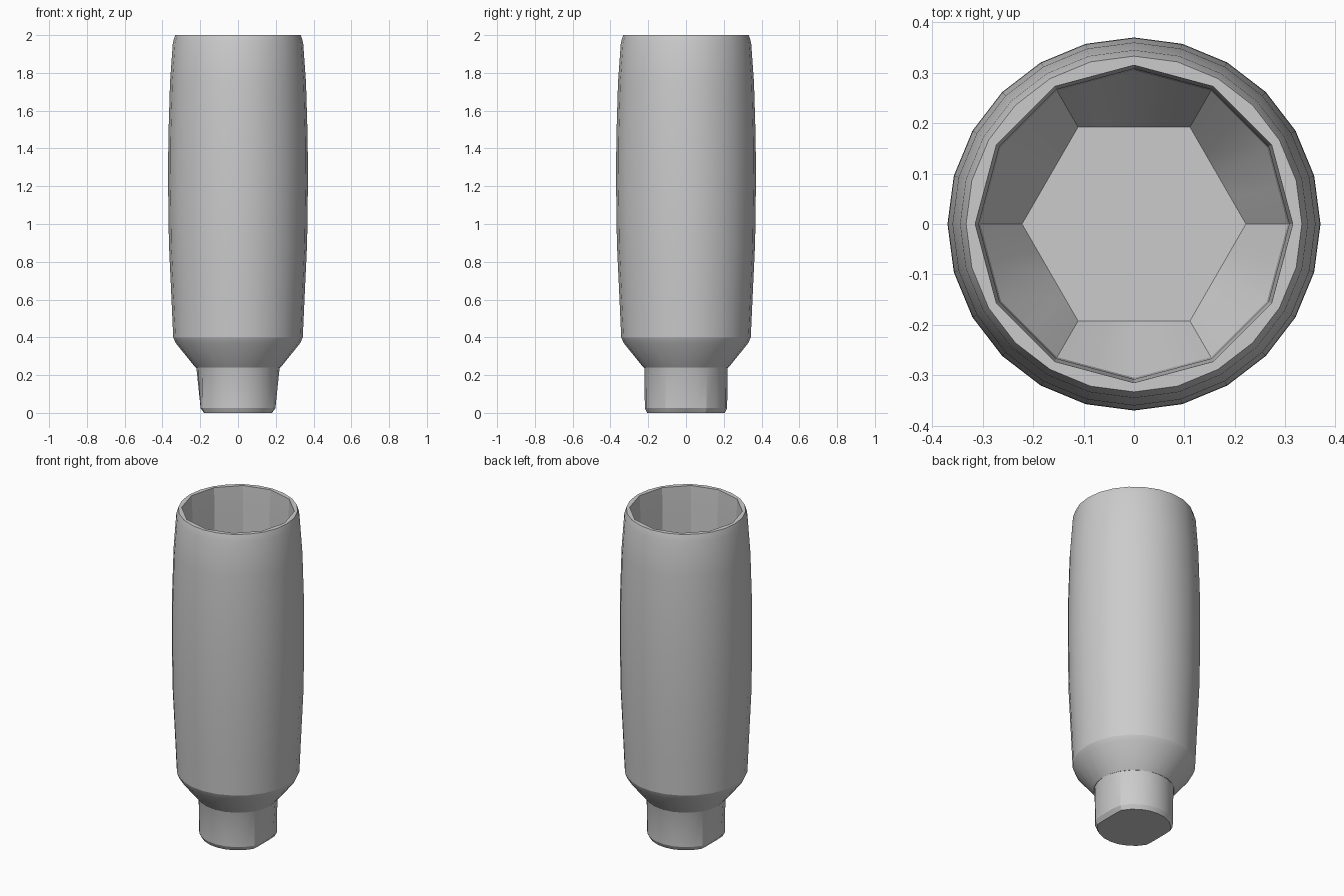
import bpy, bmesh
from math import cos, sin, pi

if "Cube" in bpy.data.objects:
    bpy.data.objects.remove(bpy.data.objects["Cube"])

N = 24  # sides round the body


def ring(bm, z, r, sides=N, flat=9):
    """Ring of N points on a regular polygon, optionally cut flat on +x and -x."""
    pts = []
    step = 2 * pi / sides
    for i in range(N):
        a = 2 * pi * i / N
        off = (a + 1e-6) % step - step / 2
        d = r * cos(step / 2) / cos(off)
        x = max(-flat, min(flat, d * cos(a)))
        pts.append(bm.verts.new((x, d * sin(a), z)))
    return pts


def skin(bm, rings, closed):
    pairs = list(zip(rings, rings[1:]))
    if closed:
        pairs.append((rings[-1], rings[0]))
    for a, b in pairs:
        for i in range(N):
            j = (i + 1) % N
            bm.faces.new((a[i], a[j], b[j], b[i]))
    if not closed:
        bm.faces.new(rings[0][::-1])
        bm.faces.new(rings[-1])


def build(name, rows, closed):
    bm = bmesh.new()
    skin(bm, [ring(bm, *row) for row in rows], closed)
    bmesh.ops.recalc_face_normals(bm, faces=bm.faces)
    me = bpy.data.meshes.new(name)
    bm.to_mesh(me)
    bm.free()
    ob = bpy.data.objects.new(name, me)
    bpy.context.collection.objects.link(ob)
    bpy.ops.object.select_all(action='DESELECT')
    bpy.context.view_layer.objects.active = ob
    ob.select_set(True)
    bpy.ops.object.shade_smooth_by_angle(angle=pi / 9)
    return ob


# Hollow sleeve: outside from collar to rim, then down the faceted inside
build("sleeve", [
    (0.24, 0.225), (0.37, 0.33), (0.40, 0.343), (0.60, 0.352), (0.90, 0.366),
    (1.20, 0.37), (1.45, 0.369), (1.75, 0.36), (1.96, 0.345), (2.0, 0.333),
    (2.0, 0.315, 12), (1.85, 0.308, 12), (0.42, 0.305, 12), (0.25, 0.222, 6)], True)

# Solid round foot with a tapering flat on each side
build("foot", [
    (0.0, 0.205, N, 0.18), (0.025, 0.218, N, 0.198),
    (0.235, 0.22, N, 0.225), (0.25, 0.225)], False)
